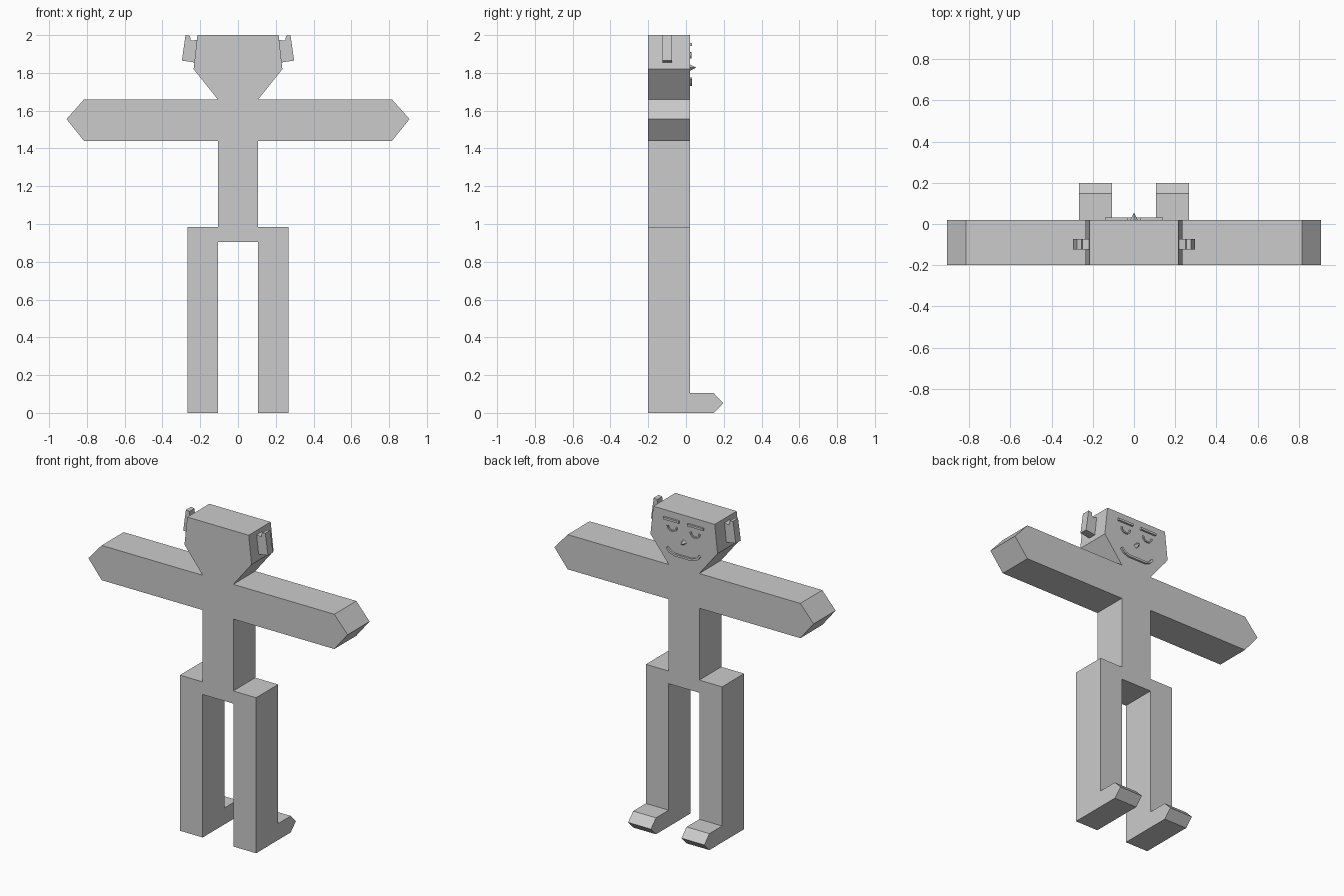
import bpy
import math
from mathutils import Vector

cube = bpy.data.objects.get("Cube")
if cube:
    bpy.data.objects.remove(cube)

grey = bpy.data.materials.new("plain_grey")
grey.use_nodes = True
COLOUR = (0.6, 0.6, 0.6, 1)
grey.diffuse_color = COLOUR
grey.node_tree.nodes["Principled BSDF"].inputs["Base Color"].default_value = COLOUR

BACK, FACE = -0.2, 0.02


def prism(name, outline, start, end, axis="y"):
    """Extrude a 2D outline (x,z along y, or y,z along x)."""
    n = len(outline)
    place = (lambda a, b, d: (a, d, b)) if axis == "y" else (lambda a, b, d: (d, a, b))
    verts = [place(a, b, d) for d in (start, end) for a, b in outline]
    faces = [list(range(n)), list(range(2 * n - 1, n - 1, -1))]
    faces += [(i, i + n, (i + 1) % n + n, (i + 1) % n) for i in range(n)]
    mesh = bpy.data.meshes.new(name)
    mesh.from_pydata(verts, [], faces)
    mesh.materials.append(grey)
    obj = bpy.data.objects.new(name, mesh)
    bpy.context.collection.objects.link(obj)
    # Make all normals point outward
    import bmesh
    bm = bmesh.new()
    bm.from_mesh(mesh)
    bmesh.ops.recalc_face_normals(bm, faces=bm.faces)
    bm.to_mesh(mesh)
    bm.free()
    return obj


def ribbon(name, path, width, depth):
    """Raised strip following a path on the face."""
    pts = [Vector(p) for p in path]
    left, right = [], []
    for i, p in enumerate(pts):
        d = (pts[min(i + 1, len(pts) - 1)] - pts[max(i - 1, 0)]).normalized()
        side = Vector((-d.y, d.x)) * width / 2
        left.append(p + side)
        right.append(p - side)
    return prism(name, left + right[::-1], FACE - 0.002, FACE + depth)


# Body silhouette: legs, torso, arms and head in one slab
half = [(0.107, 0.905), (0.107, 0), (0.267, 0), (0.267, 0.985), (0.107, 0.985),
        (0.107, 1.44), (0.815, 1.44), (0.908, 1.555), (0.815, 1.66),
        (0.107, 1.66), (0.235, 1.82), (0.215, 2.0)]
prism("body", half + [(-x, z) for x, z in reversed(half)], BACK, FACE)

# Mirrored feet, ears, eyebrows and eyes
foot = [(FACE, 0), (0.147, 0), (0.198, 0.052), (0.147, 0.104), (FACE, 0.104)]
ear = [(0.228, 1.855), (0.297, 1.865), (0.278, 2.0), (0.254, 1.996),
       (0.25, 1.97), (0.217, 1.975)]
for s, label in ((1, "left"), (-1, "right")):
    prism(label + "_foot", foot, s * 0.107, s * 0.267, axis="x")
    prism(label + "_ear", [(s * x, z) for x, z in ear], -0.124, -0.074)
    ribbon(label + "_eyebrow", [(s * 0.03, 1.95), (s * 0.14, 1.95)], 0.014, 0.012)
    arc = [math.radians(a) for a in range(180, 361, 30)]
    ribbon(label + "_eye",
           [(s * 0.08 + 0.032 * math.cos(a), 1.91 + 0.03 * math.sin(a)) for a in arc],
           0.009, 0.008)

# Smiling mouth
ribbon("mouth", [(-0.115, 1.772), (-0.095, 1.75), (-0.06, 1.737), (0.06, 1.737),
                 (0.095, 1.75), (0.115, 1.772)], 0.014, 0.012)

# Pointed nose
bpy.ops.mesh.primitive_cone_add(vertices=4, radius1=0.018, radius2=0, depth=0.036,
                                location=(0, FACE + 0.017, 1.828),
                                rotation=(-math.pi / 2, 0, 0))
nose = bpy.context.object
nose.name = "nose"
nose.data.materials.append(grey)
